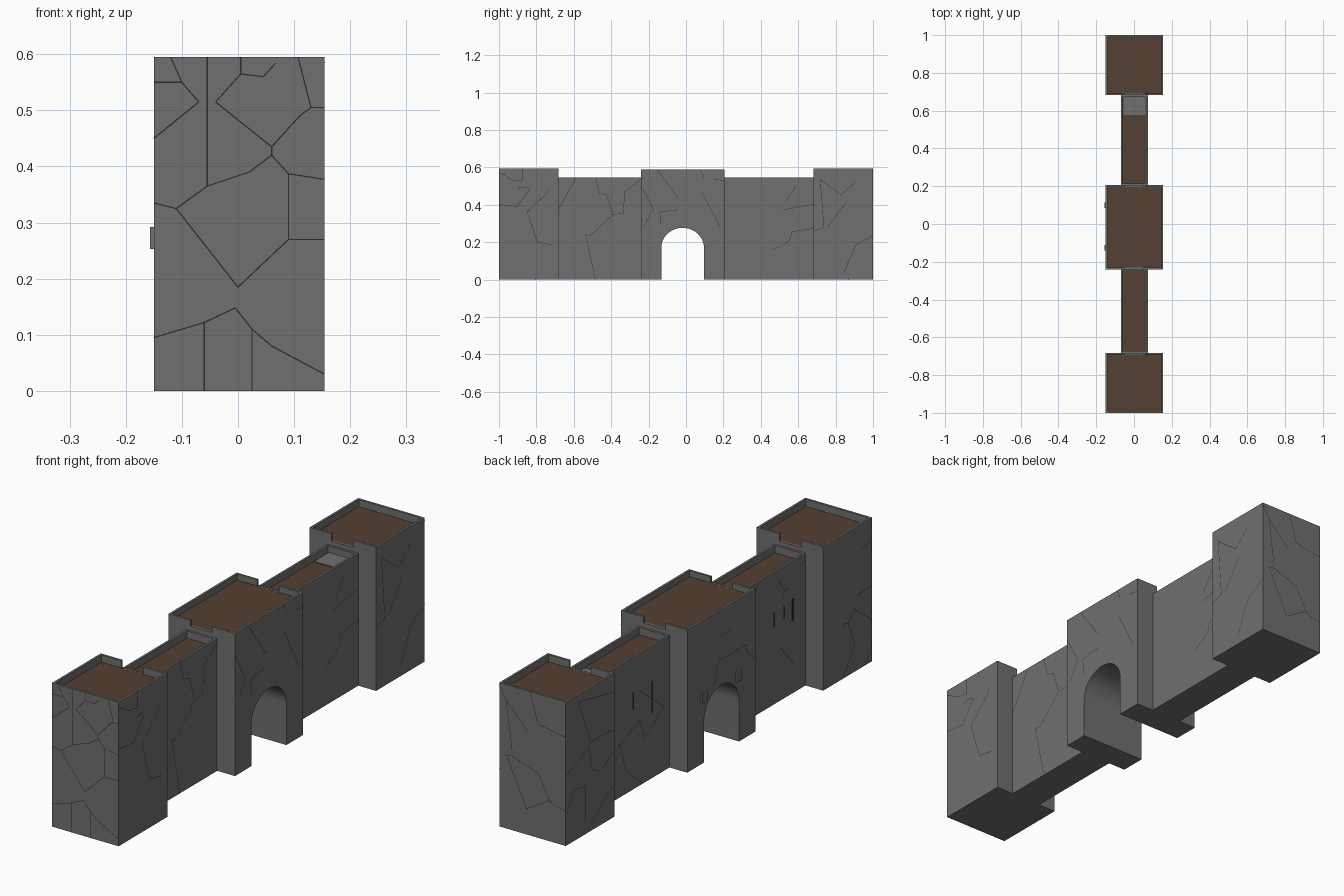
import bpy, bmesh, math, random
from mathutils import Vector

cube = bpy.data.objects.get("Cube")
if cube:
    bpy.data.objects.remove(cube, do_unlink=True)


def material(name, rgb):
    m = bpy.data.materials.new(name)
    m.use_nodes = True
    m.diffuse_color = (*rgb, 1)
    m.node_tree.nodes["Principled BSDF"].inputs["Base Color"].default_value = (*rgb, 1)
    return m


stone = material("grey stone", (0.16, 0.16, 0.16))
wood = material("brown floor", (0.09, 0.05, 0.032))
dark = material("dark crack", (0.025, 0.025, 0.025))


def make(name, bm, *mats):
    bmesh.ops.recalc_face_normals(bm, faces=bm.faces)
    mesh = bpy.data.meshes.new(name)
    bm.to_mesh(mesh)
    bm.free()
    for m in mats:
        mesh.materials.append(m)
    ob = bpy.data.objects.new(name, mesh)
    bpy.context.collection.objects.link(ob)
    return ob


def add_box(bm, lo, hi):
    lo, hi = Vector(lo), Vector(hi)
    verts = bmesh.ops.create_cube(bm, size=1)["verts"]
    for v in verts:
        v.co = (lo + hi) / 2 + v.co * (hi - lo)


def walled_block(name, x, y0, y1, top, rim, depth):
    """Solid block whose top is a sunken floor behind a parapet."""
    bm = bmesh.new()
    add_box(bm, (-x + CX, y0, 0), (x + CX, y1, top))
    bm.normal_update()
    roof = max(bm.faces, key=lambda f: f.calc_center_median().z)
    bmesh.ops.inset_region(bm, faces=[roof], thickness=rim)
    inner = bmesh.ops.extrude_face_region(bm, geom=[roof])["geom"]
    for v in inner:
        if isinstance(v, bmesh.types.BMVert):
            v.co.z -= depth
    for f in inner:
        if isinstance(f, bmesh.types.BMFace):
            f.material_index = 1
    if roof.is_valid:
        bm.faces.remove(roof)
    return make(name, bm, stone, wood)


def cut(ob, cutter):
    mod = ob.modifiers.new("cut", "BOOLEAN")
    mod.operation, mod.object, mod.solver = "DIFFERENCE", cutter, "EXACT"
    bpy.context.view_layer.objects.active = ob
    bpy.ops.object.modifier_apply(modifier=mod.name)
    bpy.data.objects.remove(cutter, do_unlink=True)


# Towers, gatehouse and the two joining walls
CX, HALF, WALL = 0.002, 0.152, 0.071
TOP, FLOOR = 0.595, 0.565
towers = {
    "front_tower": (-1, -0.682, TOP),
    "gatehouse": (-0.24, 0.206, 0.59),
    "back_tower": (0.682, 1, TOP),
}
blocks = {n: walled_block(n, HALF, a, b, t, 0.013, t - FLOOR) for n, (a, b, t) in towers.items()}
for name, y0, y1 in (("front_wall", -0.682, -0.24), ("back_wall", 0.206, 0.682)):
    walled_block(name, WALL, y0, y1, 0.547, 0.013, 0.03)

# Parapet gaps that open onto the wall walks
for name, ys in (("front_tower", [-0.682]), ("gatehouse", [-0.24, 0.206]), ("back_tower", [0.682])):
    for y in ys:
        bm = bmesh.new()
        add_box(bm, (-0.05, y - 0.015, FLOOR + 0.0005), (0.05, y + 0.015, 0.7))
        cut(blocks[name], make("gap_cutter", bm, stone))

# Arched passage through the gatehouse
bm = bmesh.new()
centre, radius, spring = -0.018, 0.114, 0.17
outline = [(centre + radius, -0.1)]
for i in range(25):
    a = math.pi * i / 24
    outline.append((centre + radius * math.cos(a), spring + 0.107 * math.sin(a)))
outline.append((centre - radius, -0.1))
face = bm.faces.new([bm.verts.new((-0.3, y, z)) for y, z in outline])
ext = bmesh.ops.extrude_face_region(bm, geom=[face])["geom"]
bmesh.ops.translate(bm, vec=(0.6, 0, 0), verts=[v for v in ext if isinstance(v, bmesh.types.BMVert)])
gate = blocks["gatehouse"]
cut(gate, make("arch_cutter", bm, stone))
bpy.ops.object.select_all(action="DESELECT")
gate.select_set(True)
bpy.ops.object.shade_smooth_by_angle(angle=math.radians(30))

# Stone landing at the end of the back walk
bm = bmesh.new()
add_box(bm, (-0.056, 0.577, 0.51), (0.06, 0.682, 0.52))
make("stone_landing", bm, stone)

# Small brackets beside the arch
for name, y in (("left_bracket", 0.1), ("right_bracket", -0.125)):
    bm = bmesh.new()
    add_box(bm, (-0.157, y - 0.015, 0.253), (-0.14, y + 0.015, 0.292))
    make(name, bm, stone)

# Arrow slits
bm = bmesh.new()
face_x = CX - WALL
for y, z0, z1 in ((0.444, 0.33, 0.4), (0.319, 0.27, 0.4), (-0.477, 0.32, 0.38),
                  (-0.543, 0.33, 0.38), (-0.6, 0.3, 0.39)):
    add_box(bm, (face_x - 0.001, y - 0.005, z0), (face_x + 0.002, y + 0.005, z1))
make("arrow_slits", bm, dark)


# Hairline cracks between the stones
def strip(bm, p, q, place, width=0.0022):
    p, q = Vector(p), Vector(q)
    d = q - p
    if d.length < 0.01:
        return
    n = Vector((-d.y, d.x)).normalized() * width / 2
    bm.faces.new([bm.verts.new(place(c)) for c in (p - n, q - n, q + n, p + n)])


def stone_cells(bm, rect, count, place, keep=0.55):
    """Draw part of the borders between randomly placed stones."""
    u0, v0, u1, v1 = rect
    sites = [Vector((random.uniform(u0, u1), random.uniform(v0, v1))) for _ in range(count)]
    for i, a in enumerate(sites):
        for b in sites[:i]:
            mid, d = (a + b) / 2, Vector((a.y - b.y, b.x - a.x)).normalized()
            lo, hi = -9.0, 9.0
            limits = [((1, 0), u1), ((-1, 0), -u0), ((0, 1), v1), ((0, -1), -v0)]
            limits += [(c - a, (c.length_squared - a.length_squared) / 2)
                       for c in sites if c is not a and c is not b]
            for n, k in limits:
                n = Vector(n)
                slope, gap = n.dot(d), k - n.dot(mid)
                if slope > 1e-6:
                    hi = min(hi, gap / slope)
                elif slope < -1e-6:
                    lo = max(lo, gap / slope)
                elif gap < 0:
                    hi = lo
            if hi > lo and random.random() < keep:
                strip(bm, mid + d * lo, mid + d * hi, place)


random.seed(4)
LIFT = 0.0006
bm = bmesh.new()
front_cracks = [
    [(-.15, .335), (-.11, .325), (-.055, .365), (.02, .39), (.06, .42), (.06, .435),
     (-.04, .515), (.005, .565), (.045, .56), (.068, .585)],
    [(-.11, .325), (0, .185), (.09, .27), (.154, .27)],
    [(.09, .27), (.09, .387), (.154, .377)], [(.06, .42), (.09, .387)],
    [(.06, .435), (.11, .49), (.13, .505), (.154, .505)], [(.13, .505), (.107, .595)],
    [(-.055, .365), (-.055, .595)], [(-.15, .45), (-.07, .515), (-.1, .55), (-.15, .55)],
    [(-.1, .55), (-.12, .595)], [(.005, .565), (.005, .595)],
    [(-.15, .095), (-.06, .122), (-.005, .148), (.025, .11), (.06, .08), (.154, .03)],
    [(-.06, .122), (-.06, 0)], [(.025, .11), (.025, 0)],
]
for line in front_cracks:
    for p, q in zip(line, line[1:]):
        strip(bm, p, q, lambda c: (c.x, -1 - LIFT, c.y))
stone_cells(bm, (CX - HALF, 0, CX + HALF, TOP), 12, lambda c: (c.x, 1 + LIFT, c.y))
for side in (-1, 1):
    def on_tower(c):
        return (CX + side * (HALF + LIFT), c.x, c.y)

    def on_wall(c):
        return (CX + side * (WALL + LIFT), c.x, c.y)

    for y0, y1 in ((-1, -0.682), (0.682, 1)):
        stone_cells(bm, (y0, 0, y1, TOP), 10, on_tower)
    stone_cells(bm, (-0.24, 0.29, 0.206, 0.59), 9, on_tower)
    for y0, y1 in ((-0.682, -0.24), (0.206, 0.682)):
        stone_cells(bm, (y0, 0, y1, 0.547), 11, on_wall, 0.4)
make("stone_cracks", bm, dark)
